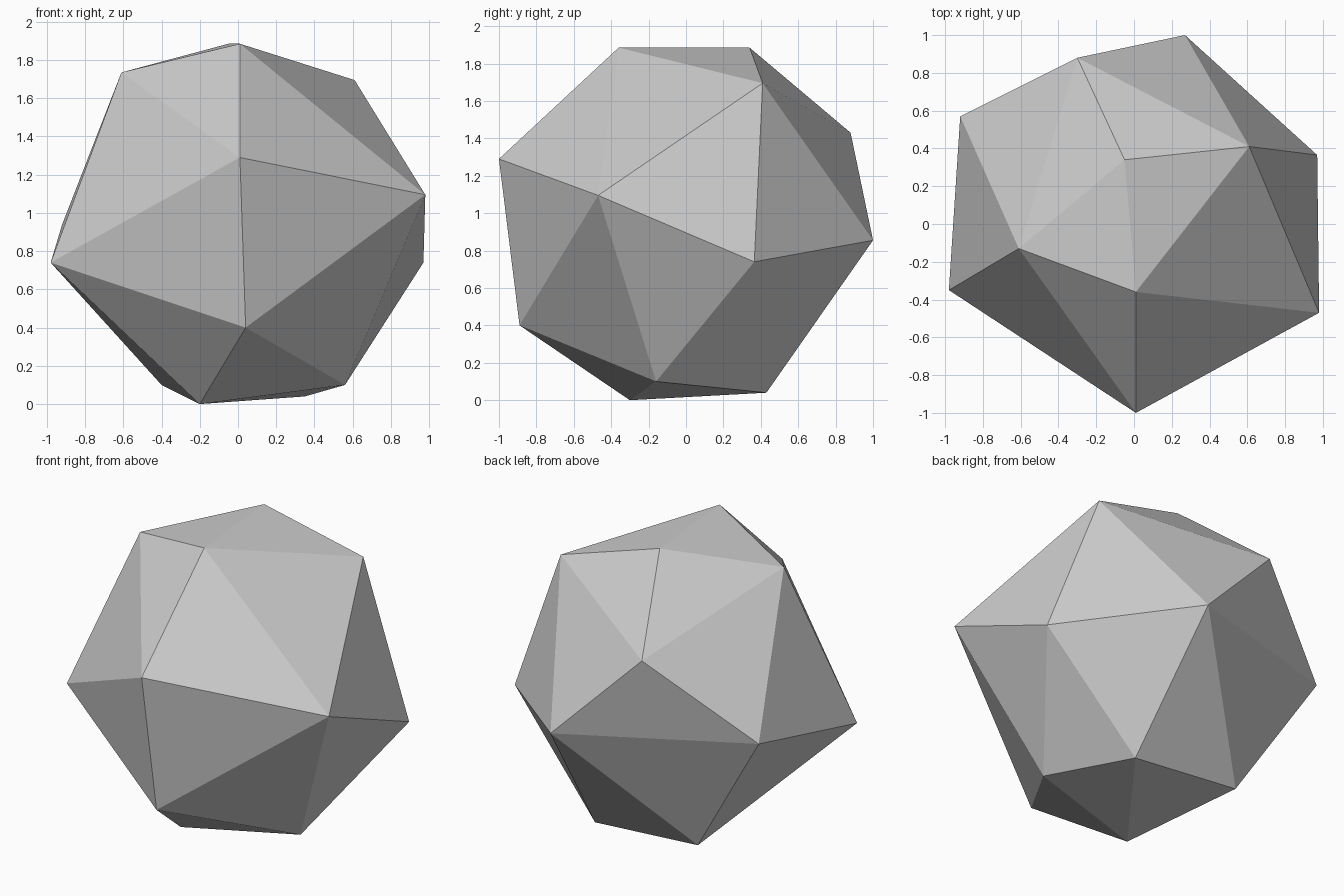
import bpy
import bmesh

cube = bpy.data.objects.get("Cube")
if cube:
    bpy.data.objects.remove(cube, do_unlink=True)

# Plain grey stone colour
grey = bpy.data.materials.new("light_grey")
grey.use_nodes = True
colour = (0.6, 0.6, 0.6, 1.0)
grey.diffuse_color = colour
grey.node_tree.nodes["Principled BSDF"].inputs["Base Color"].default_value = colour

# Corners of the faceted stone, ring by ring from the top down
crown = [(0.01, -0.36, 1.885), (-0.05, 0.34, 1.885),
         (-0.61, -0.13, 1.735), (0.61, 0.41, 1.695)]
upper_ring = [(0.01, -1.0, 1.29), (0.98, -0.47, 1.095), (-0.30, 0.88, 1.43)]
lower_ring = [(-0.98, -0.35, 0.74), (0.97, 0.365, 0.74), (0.27, 1.0, 0.855),
              (-0.92, 0.57, 0.94), (0.04, -0.89, 0.40)]
base = [(-0.20, -0.30, 0.0), (0.56, -0.16, 0.10),
        (0.35, 0.43, 0.04), (-0.40, 0.45, 0.10)]

# Wrap the corners in a convex skin of flat triangles
bm = bmesh.new()
for corner in crown + upper_ring + lower_ring + base:
    bm.verts.new(corner)
bmesh.ops.convex_hull(bm, input=bm.verts[:])
bmesh.ops.recalc_face_normals(bm, faces=bm.faces[:])

mesh = bpy.data.meshes.new("faceted_stone")
bm.to_mesh(mesh)
bm.free()
mesh.materials.append(grey)
stone = bpy.data.objects.new("faceted_stone", mesh)
bpy.context.collection.objects.link(stone)
